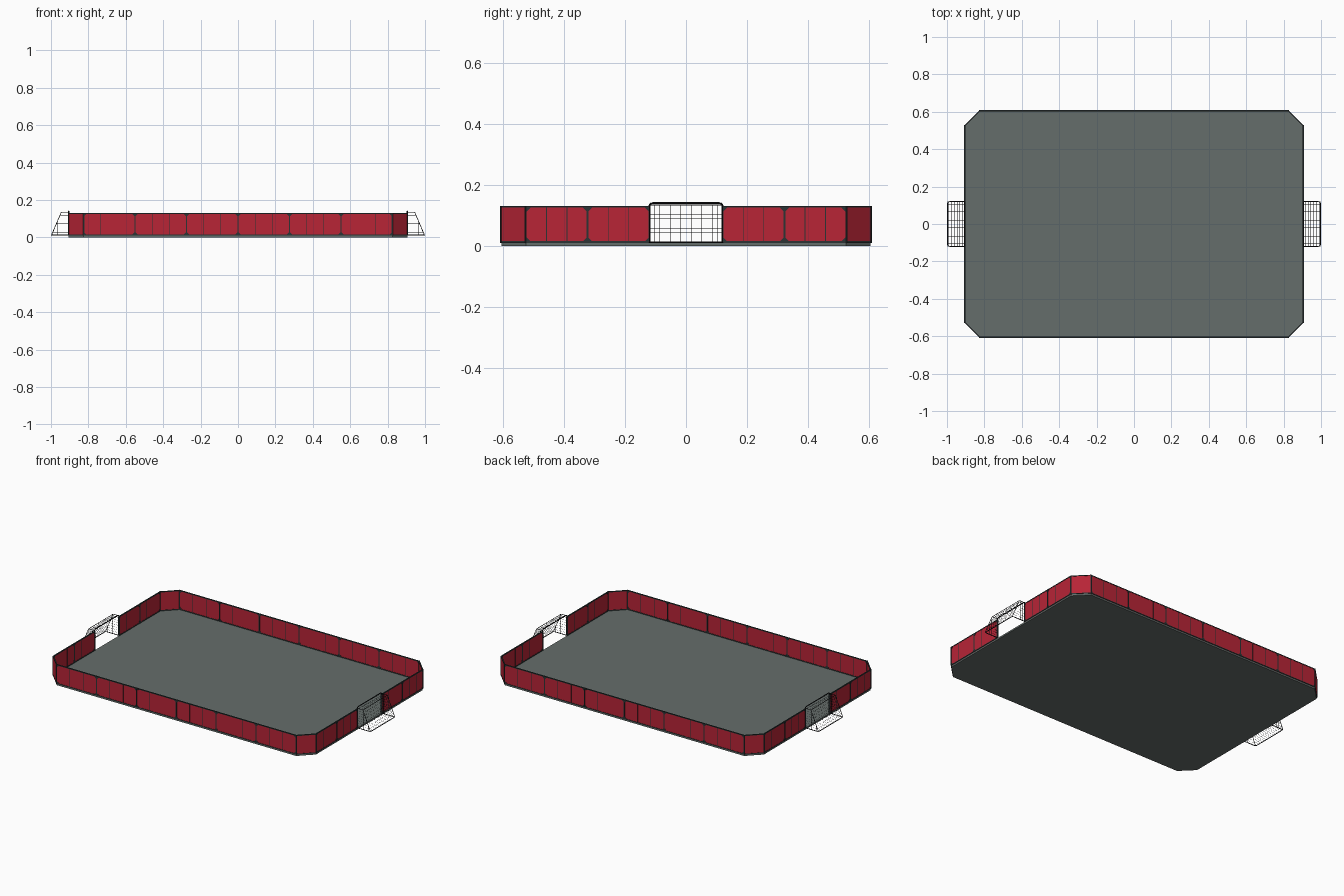
import bpy, bmesh, math
from mathutils import Vector, Matrix

if "Cube" in bpy.data.objects:
    bpy.data.objects.remove(bpy.data.objects["Cube"])


def material(name, color):
    m = bpy.data.materials.new(name)
    m.diffuse_color = (*color, 1)
    m.use_nodes = True
    m.node_tree.nodes["Principled BSDF"].inputs["Base Color"].default_value = m.diffuse_color
    return m


GREY = material("floor grey", (0.13, 0.155, 0.147))
RED = material("panel red", (0.48, 0.018, 0.037))
DARK = material("trim dark grey", (0.025, 0.034, 0.035))
BLACK = material("goal black", (0.01, 0.011, 0.012))


def make(name, bm, mat):
    bmesh.ops.recalc_face_normals(bm, faces=bm.faces)
    me = bpy.data.meshes.new(name)
    bm.to_mesh(me)
    bm.free()
    me.materials.append(mat)
    ob = bpy.data.objects.new(name, me)
    bpy.context.collection.objects.link(ob)
    return ob


def wall_box(bm, p, q, a, b, z0, z1, t):
    """Upright box on the line p-q, from distance a to b, with thickness t."""
    d = (q - p).normalized()
    c = p + d * (a + b) / 2
    mat = (Matrix.Translation((c.x, c.y, (z0 + z1) / 2))
           @ Matrix.Rotation(math.atan2(d.y, d.x), 4, 'Z')
           @ Matrix.Diagonal((b - a, t, z1 - z0, 1)))
    bmesh.ops.create_cube(bm, size=1, matrix=mat)


def gusset(bm, p, q, s, z, ds, dz, t):
    """Small triangular corner plate at distance s along p-q."""
    d = (q - p).normalized()
    n = Vector((-d.y, d.x)) * t / 2
    rings = []
    for side in (-1, 1):
        pts = [(s, z), (s + ds, z), (s, z + dz)]
        rings.append([bm.verts.new((*(p + d * u + n * side), w)) for u, w in pts])
    bm.faces.new(rings[0])
    bm.faces.new(rings[1])
    for i in range(3):
        j = (i + 1) % 3
        bm.faces.new((rings[0][i], rings[0][j], rings[1][j], rings[1][i]))


def tube(bm, pts, r, sides):
    """Straight bars joining a list of points."""
    for a, b in zip(pts, pts[1:]):
        a, b = Vector(a), Vector(b)
        rot = (b - a).to_track_quat('Z', 'Y').to_matrix().to_4x4()
        bmesh.ops.create_cone(bm, cap_ends=True, segments=sides, radius1=r, radius2=r,
                              depth=(b - a).length,
                              matrix=Matrix.Translation((a + b) / 2) @ rot)


# Floor: chamfered slab
X, Y, C = 0.905, 0.605, 0.08
bm = bmesh.new()
outline = [(X - C, -Y), (X, -Y + C), (X, Y - C), (X - C, Y),
           (-X + C, Y), (-X, Y - C), (-X, -Y + C), (-X + C, -Y)]
face = bm.faces.new([bm.verts.new((x, y, 0)) for x, y in outline])
ext = bmesh.ops.extrude_face_region(bm, geom=[face])
bmesh.ops.translate(bm, vec=(0, 0, 0.01),
                    verts=[v for v in ext["geom"] if isinstance(v, bmesh.types.BMVert)])
make("floor", bm, GREY)

# Wall runs: start, end, number of bays, panels per bay
G, Z0, Z1 = 0.12, 0.01, 0.13
runs = []
for s in (-1, 1):
    runs.append(((-X + C, s * Y), (X - C, s * Y), 6, 3))
    for e in (-1, 1):
        runs.append(((e * X, s * G), (e * X, s * (Y - C)), 2, 3))
        runs.append(((e * X, s * (Y - C)), (e * (X - C), s * Y), 1, 1))

panels, posts, rails, ribs, gussets = (bmesh.new() for _ in range(5))
for p, q, bays, split in runs:
    p, q = Vector(p), Vector(q)
    L = (q - p).length
    w = L / bays
    wall_box(panels, p, q, 0, L, Z0, Z1 - 0.002, 0.004)
    for z in (Z0, Z1 - 0.005):
        wall_box(rails, p, q, 0, L, z, z + 0.005, 0.007)
    for i in range(bays + 1):
        wall_box(posts, p, q, i * w - 0.003, i * w + 0.003, Z0, Z1, 0.008)
        for d in (-1, 1):
            if split > 1 and 0 <= i + d <= bays:
                gusset(gussets, p, q, i * w, Z1 - 0.004, d * 0.016, -0.016, 0.006)
                gusset(gussets, p, q, i * w, Z0 + 0.004, d * 0.016, 0.016, 0.006)
    for i in range(bays * split):
        if i % split:
            u = i * w / split
            wall_box(ribs, p, q, u - 0.0012, u + 0.0012, Z0, Z1, 0.0055)
make("wall_panels", panels, RED)
make("wall_posts", posts, DARK)
make("wall_rails", rails, DARK)
make("panel_ribs", ribs, DARK)
make("post_gussets", gussets, DARK)


# Goals: rounded front frame, sloping back frame, thin net
def rounded(corners, r=0.012, steps=4):
    """Open path with its inner corners rounded."""
    pts = [Vector(c) for c in corners]
    out = [pts[0]]
    for a, b, c in zip(pts, pts[1:], pts[2:]):
        s, e = b + (a - b).normalized() * r, b + (c - b).normalized() * r
        for k in range(steps + 1):
            t = k / steps
            out.append(s * (1 - t) ** 2 + b * 2 * t * (1 - t) + e * t * t)
    return out + [pts[-1]]


TOPX, BACKX, TOP, LOW = 0.945, 0.997, 0.134, 0.012
for s, side in ((-1, "left"), (1, "right")):
    frame, net = bmesh.new(), bmesh.new()
    x0 = s * X
    tube(frame, rounded([(x0, -G, Z0), (x0, -G, 0.14), (x0, G, 0.14), (x0, G, Z0)]), 0.003, 8)
    tube(frame, rounded([(x0, -G, LOW), (s * BACKX, -G, LOW),
                         (s * BACKX, G, LOW), (x0, G, LOW)]), 0.0025, 6)
    for y in (-G, G):
        tube(frame, [(x0, y, TOP), (s * TOPX, y, TOP), (s * BACKX, y, LOW)], 0.0018, 6)
    tube(frame, [(s * TOPX, -G, TOP), (s * TOPX, G, TOP)], 0.0015, 6)
    make(side + "_goal_frame", frame, BLACK)

    r = 0.0005
    # strands running over the roof and down the back
    for i in range(1, 14):
        y = -G + 2 * G * i / 14
        tube(net, [(x0, y, TOP), (s * TOPX, y, TOP), (s * BACKX, y, LOW)], r, 4)
    # cross strands on the roof
    for i in range(1, 3):
        x = s * (X + (TOPX - X) * i / 3)
        tube(net, [(x, -G, TOP), (x, G, TOP)], r, 4)
    # hoops around the sides and back
    for i in range(1, 8):
        t = i / 8
        x, z = s * (TOPX + (BACKX - TOPX) * t), TOP + (LOW - TOP) * t
        tube(net, [(x0, -G, z), (x, -G, z), (x, G, z), (x0, G, z)], r, 4)
    # uprights on the sides
    for i in range(1, 6):
        x = X + (BACKX - X) * i / 6
        z = TOP if x < TOPX else TOP + (LOW - TOP) * (x - TOPX) / (BACKX - TOPX)
        for y in (-G, G):
            tube(net, [(s * x, y, LOW), (s * x, y, z)], r, 4)
    make(side + "_goal_net", net, BLACK)
